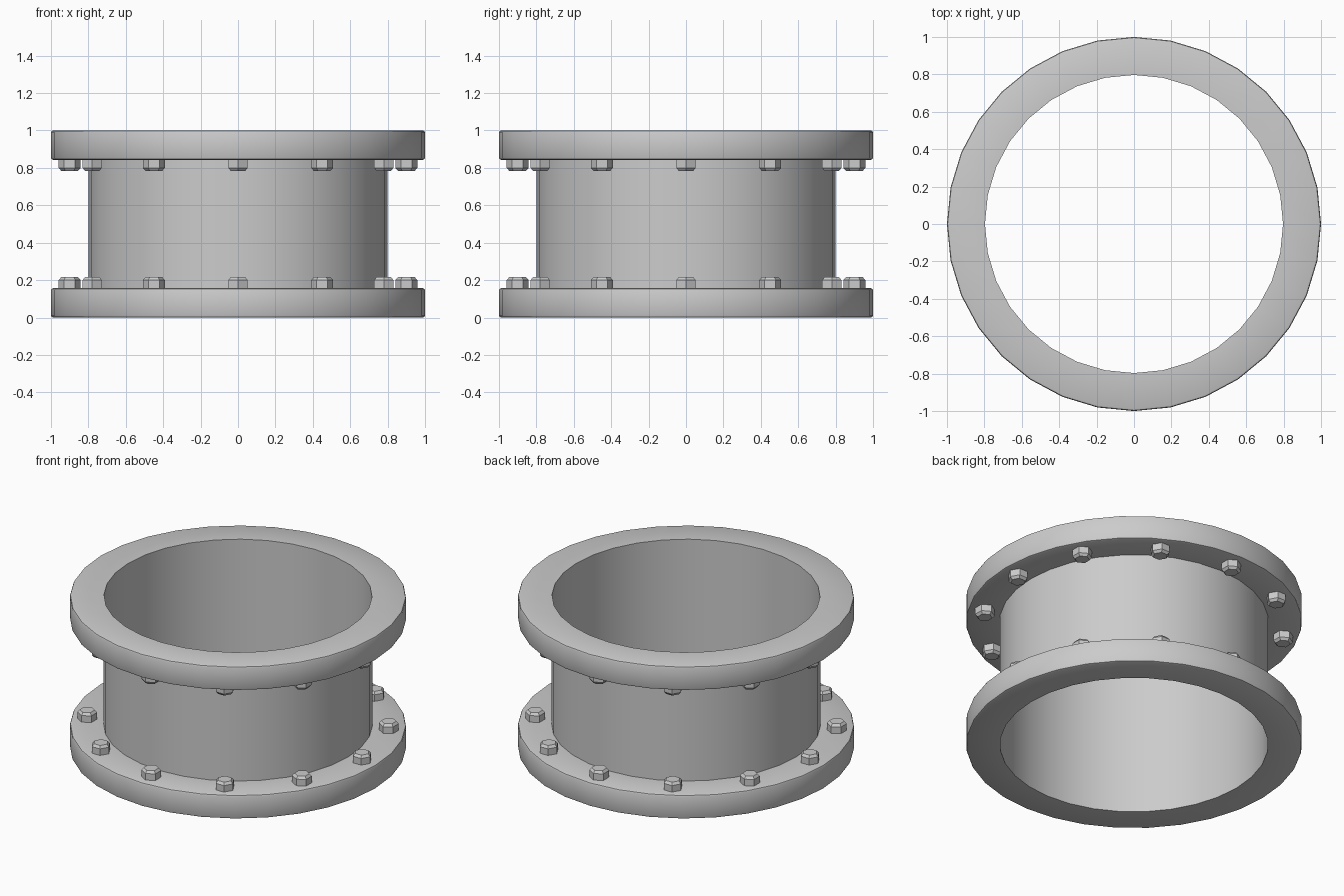
import bpy, bmesh
from math import sin, cos, pi, radians

if "Cube" in bpy.data.objects:
    bpy.data.objects.remove(bpy.data.objects["Cube"])

SIDES, BOLTS = 32, 12
FLANGE, BORE, WALL = 0.157, 0.797, 0.8


def finish(bm, name, smooth):
    bmesh.ops.recalc_face_normals(bm, faces=bm.faces)
    mesh = bpy.data.meshes.new(name)
    bm.to_mesh(mesh)
    bm.free()
    obj = bpy.data.objects.new(name, mesh)
    bpy.context.collection.objects.link(obj)
    if smooth:
        bpy.ops.object.select_all(action='DESELECT')
        obj.select_set(True)
        bpy.context.view_layer.objects.active = obj
        bpy.ops.object.shade_smooth_by_angle(angle=radians(35))
    return obj


def add_lathe(bm, profile, sides, cx=0, cy=0, turn=0):
    """Revolve a (radius, z) profile; quads join neighbouring rings in a closed loop."""
    rings = []
    for r, z in profile:
        rings.append([bm.verts.new((cx + r * cos(turn + 2 * pi * i / sides),
                                    cy + r * sin(turn + 2 * pi * i / sides), z))
                      for i in range(sides)])
    return rings


def bridge(bm, a, b):
    n = len(a)
    for i in range(n):
        bm.faces.new((a[i], a[(i + 1) % n], b[(i + 1) % n], b[i]))


# Pipe with a rounded-edge flange at each end, one closed profile
b = 0.012
half = [(BORE, 0), (1 - b, 0), (1 - 0.3 * b, 0.3 * b), (1, b),
        (1, FLANGE - b), (1 - 0.3 * b, FLANGE - 0.3 * b), (1 - b, FLANGE), (WALL, FLANGE)]
profile = half + [(r, 1 - z) for r, z in reversed(half)]
bm = bmesh.new()
rings = add_lathe(bm, profile, SIDES)
for i in range(len(rings)):
    bridge(bm, rings[i], rings[(i + 1) % len(rings)])
finish(bm, "flanged_pipe", True)

# Chamfered hex bolt heads on the inner face of each flange
for name, base, up in (("lower_bolts", FLANGE, 1), ("upper_bolts", 1 - FLANGE, -1)):
    bm = bmesh.new()
    for k in range(BOLTS):
        a = 2 * pi * k / BOLTS
        head = [(0.059, base), (0.059, base + up * 0.043), (0.045, base + up * 0.059)]
        rings = add_lathe(bm, head, 6, 0.9 * cos(a), 0.9 * sin(a), a)
        bridge(bm, rings[0], rings[1])
        bridge(bm, rings[1], rings[2])
        bm.faces.new(rings[0])
        bm.faces.new(rings[2])
    finish(bm, name, False)
